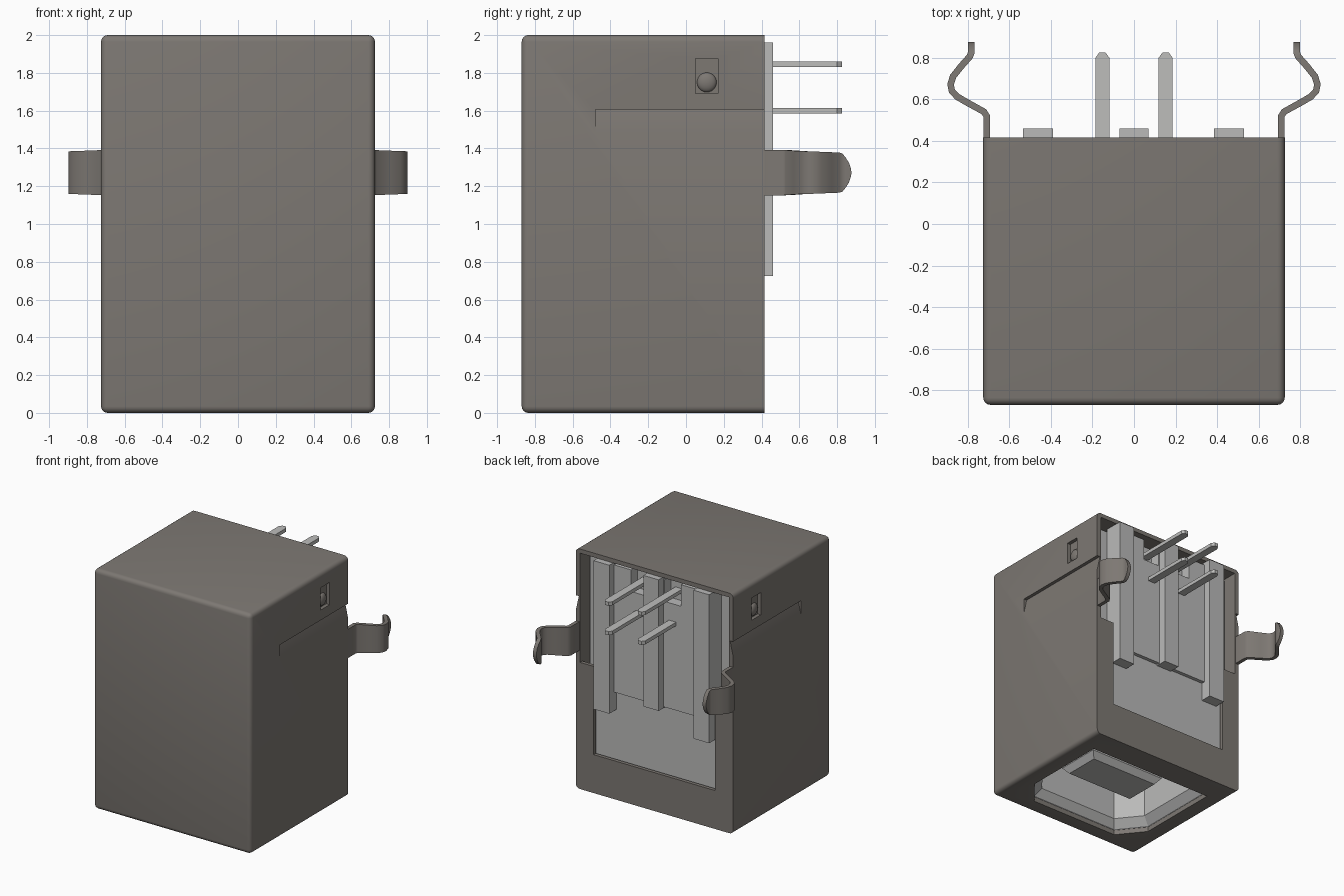
import bpy, bmesh, math
from mathutils import Vector

cube = bpy.data.objects.get("Cube")
if cube:
    bpy.data.objects.remove(cube, do_unlink=True)


def material(name, rgb):
    m = bpy.data.materials.new(name)
    m.use_nodes = True
    m.diffuse_color = (*rgb, 1)
    m.node_tree.nodes["Principled BSDF"].inputs["Base Color"].default_value = (*rgb, 1)
    return m


METAL = material("shell grey", (0.205, 0.188, 0.171))
PLASTIC = material("housing light grey", (0.49, 0.49, 0.485))
PIN = material("pin light grey", (0.51, 0.51, 0.50))


def finish(name, bm, mat=None):
    bmesh.ops.recalc_face_normals(bm, faces=bm.faces)
    me = bpy.data.meshes.new(name)
    bm.to_mesh(me)
    bm.free()
    ob = bpy.data.objects.new(name, me)
    bpy.context.collection.objects.link(ob)
    if mat:
        me.materials.append(mat)
    return ob


def loft(name, rings, mat=None):
    """Closed solid through equal-length rings of points."""
    bm = bmesh.new()
    rows = [[bm.verts.new(p) for p in r] for r in rings]
    n = len(rows[0])
    for a, b in zip(rows, rows[1:]):
        for i in range(n):
            j = (i + 1) % n
            bm.faces.new((a[i], a[j], b[j], b[i]))
    bm.faces.new(rows[0])
    bm.faces.new(rows[-1])
    return finish(name, bm, mat)


def prism(name, pts, axis, lo, hi, mat=None):
    def place(p, t):
        c = list(p)
        c.insert("xyz".index(axis), t)
        return c
    return loft(name, [[place(p, t) for p in pts] for t in (lo, hi)], mat)


def box(name, x, y, z, mat=None):
    return prism(name, [(x[0], y[0]), (x[1], y[0]), (x[1], y[1]), (x[0], y[1])],
                 "z", z[0], z[1], mat)


def activate(ob):
    bpy.ops.object.select_all(action="DESELECT")
    ob.select_set(True)
    bpy.context.view_layer.objects.active = ob


def cut(ob, cutters):
    activate(ob)
    for c in cutters:
        m = ob.modifiers.new("cut", "BOOLEAN")
        m.operation, m.solver, m.object = "DIFFERENCE", "EXACT", c
        bpy.ops.object.modifier_apply(modifier=m.name)
        bpy.data.objects.remove(c, do_unlink=True)


def smooth(ob):
    activate(ob)
    bpy.ops.object.shade_smooth_by_angle(angle=math.radians(35))


# Plug opening outline, chamfered on the front corners
def opening(s, z):
    pts = [(-0.41, -0.73), (0.41, -0.73), (0.58, -0.52), (0.58, 0.20),
           (-0.58, 0.20), (-0.58, -0.52)]
    return [(x * s, -0.265 + (y + 0.265) * s, z) for x, y in pts]


# Metal shell: box rounded everywhere except around the open back
shell = box("metal_shell", (-0.725, 0.725), (-0.87, 0.415), (0, 2), METAL)
bm = bmesh.new()
bm.from_mesh(shell.data)
edges = [e for e in bm.edges if not all(v.co.y > 0.4 for v in e.verts)]
bmesh.ops.bevel(bm, geom=edges, offset=0.035, segments=4, profile=0.5, affect="EDGES")
bm.to_mesh(shell.data)
bm.free()

cutters = [
    box("c", (-0.685, 0.685), (-0.83, 0.385), (0.04, 1.965)),   # inside
    box("c", (-0.56, 0.56), (0.3, 0.5), (0.32, 1.1)),           # lower back window
    box("c", (-0.685, 0.685), (0.3, 0.5), (1.055, 1.965)),      # upper back window
    loft("c", [opening(1, -0.1), opening(1, 0.1)]),             # plug opening
]
for s in (1, -1):
    # Sloped side groove and square latch pocket
    cutters.append(prism("c", [(s * 0.76, 1.605), (s * 0.697, 1.605), (s * 0.725, 1.48),
                               (s * 0.76, 1.48)], "y", -0.48, 0.5))
    # Small step behind each pocket
    cutters.append(box("c", sorted((s * 0.695, s * 0.8)), (0.05, 0.17), (1.69, 1.875)))
cut(shell, cutters)
smooth(shell)

# Latch dimples inside the square pockets
for s, side in ((1, "left"), (-1, "right")):
    bm = bmesh.new()
    bmesh.ops.create_uvsphere(bm, u_segments=24, v_segments=12, radius=0.052)
    for v in bm.verts:
        v.co = Vector((s * 0.694 + v.co.x * 0.5, 0.11 + v.co.y, 1.75 + v.co.z))
    smooth(finish(side + "_latch_dimple", bm, METAL))

# Spring clips: bent strip with a rounded tip, given thickness by a modifier
CLIP = [(0.709, 0.39, 0.12), (0.709, 0.52, 0.12), (0.722, 0.54, 0.119),
        (0.80, 0.583, 0.116), (0.85, 0.612, 0.114), (0.876, 0.64, 0.113),
        (0.882, 0.672, 0.112), (0.87, 0.71, 0.11), (0.83, 0.76, 0.108),
        (0.79, 0.805, 0.106), (0.782, 0.825, 0.1), (0.782, 0.845, 0.08),
        (0.782, 0.862, 0.054), (0.782, 0.872, 0.025), (0.782, 0.875, 0.008)]
for s, side in ((1, "left"), (-1, "right")):
    bm = bmesh.new()
    rows = [[bm.verts.new((s * x, y, 1.272 + h)), bm.verts.new((s * x, y, 1.272 - h))]
            for x, y, h in CLIP]
    for a, b in zip(rows, rows[1:]):
        bm.faces.new((a[0], a[1], b[1], b[0]))
    clip = finish(side + "_spring_clip", bm, METAL)
    m = clip.modifiers.new("thickness", "SOLIDIFY")
    m.thickness, m.offset = 0.032, 0
    activate(clip)
    bpy.ops.object.modifier_apply(modifier=m.name)
    smooth(clip)

# Plastic housing with the plug cavity and pin slots
housing = box("plastic_housing", (-0.675, 0.675), (-0.825, 0.30), (0.042, 1.94), PLASTIC)
cut(housing, [loft("c", [opening(1, 0.0), opening(1, 0.045), opening(0.9, 0.11),
                         opening(0.9, 1.25)])])
lower = box("lower_back_panel", (-0.62, 0.62), (0.29, 0.365), (0.06, 0.9), PLASTIC)
upper = box("upper_back_panel", (-0.53, 0.53), (0.29, 0.395), (0.88, 1.94), PLASTIC)
cut(upper, [box("c", sorted((s * 0.08, s * 0.23)), (0.31, 0.5), (1.76, 2.0))
            for s in (1, -1)])

# Back ribs
for name, x0, x1, z0 in (("left_rib", 0.385, 0.53, 0.725), ("middle_rib", -0.07, 0.07, 0.87),
                         ("right_rib", -0.535, -0.39, 0.725)):
    box(name, (x0, x1), (0.30, 0.46), (z0, 1.962), PLASTIC)

# Tongue in the cavity, tapered at its tip
def rect(d, z):
    return [(-0.35 + d, -0.46 + d, z), (0.35 - d, -0.46 + d, z),
            (0.35 - d, -0.08 - d, z), (-0.35 + d, -0.08 - d, z)]


loft("tongue", [rect(0.04, 0.15), rect(0, 0.20), rect(0, 1.26)], PLASTIC)

# Solder pins with pointed tips, and contacts on both sides of the tongue
for s, side in ((1, "left"), (-1, "right")):
    x = s * 0.152
    for z, level in ((1.845, "upper"), (1.60, "lower")):
        prism(f"{side}_{level}_pin",
              [(x - 0.033, 0.28), (x + 0.033, 0.28), (x + 0.033, 0.80), (x + 0.015, 0.825),
               (x - 0.015, 0.825), (x - 0.033, 0.80)], "z", z - 0.015, z + 0.015, PIN)
    for y, face in ((-0.07, "back"), (-0.47, "front")):
        box(f"{side}_{face}_contact", (x - 0.05, x + 0.05), (y - 0.02, y + 0.02),
            (0.30, 1.26), PIN)
